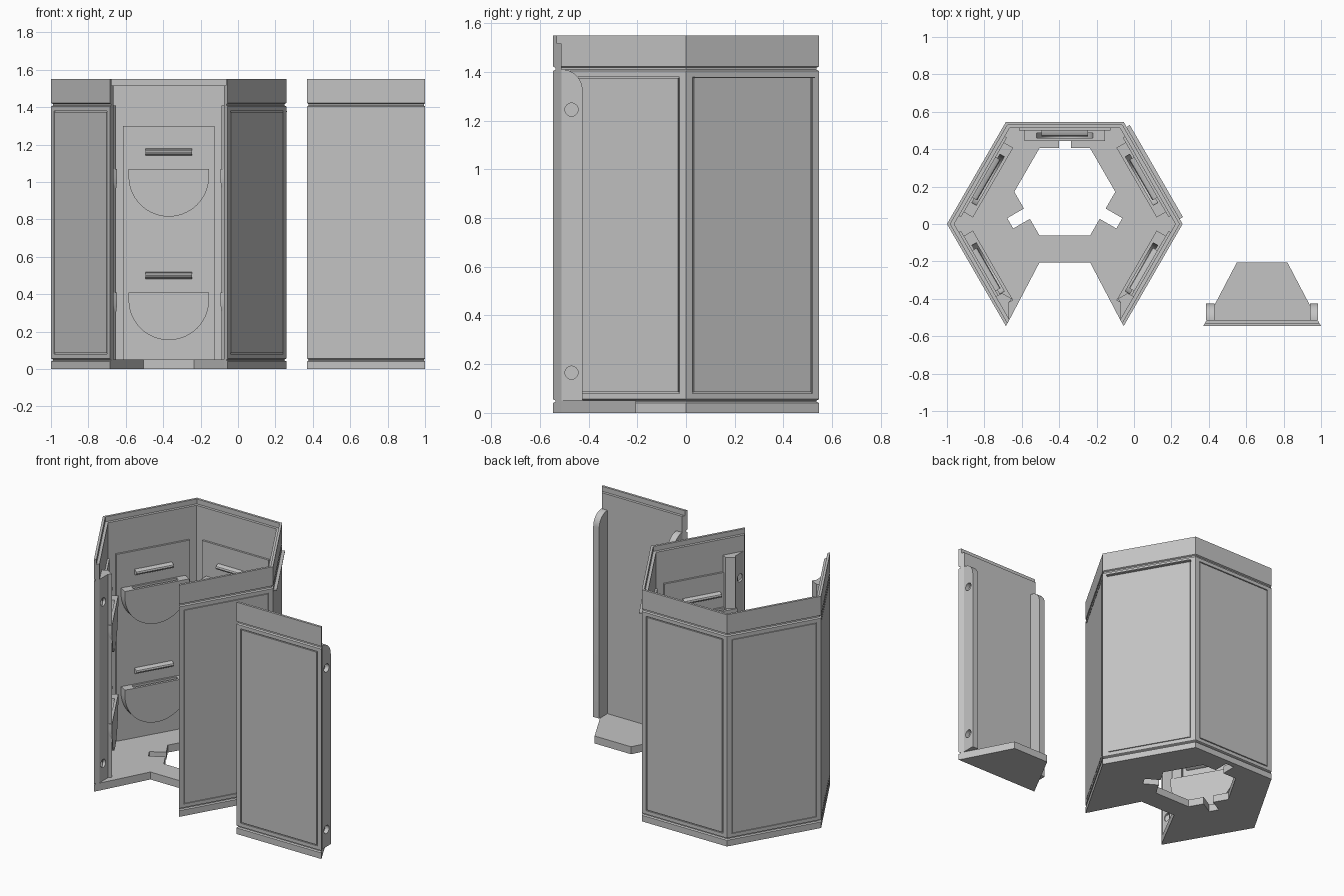
import bpy, bmesh
from math import cos, sin, pi, radians
from mathutils import Matrix, Vector

if "Cube" in bpy.data.objects:
    bpy.data.objects.remove(bpy.data.objects["Cube"])

GREY = (0.55, 0.55, 0.55, 1)
mat = bpy.data.materials.new("light_grey")
mat.use_nodes = True
mat.diffuse_color = GREY
mat.node_tree.nodes["Principled BSDF"].inputs["Base Color"].default_value = GREY

BODY = Matrix.Translation((-0.37, 0, 0))     # hexagonal housing centre
PANEL = Matrix.Translation((0.685, 0, 0))    # detached front cover centre
APO, INNER, HEIGHT, FLOOR, SHOULDER = 0.5456, 0.512, 1.55, 0.05, 1.41


def make(name, bm, place=Matrix()):
    bmesh.ops.recalc_face_normals(bm, faces=bm.faces)
    bm.transform(place)
    me = bpy.data.meshes.new(name)
    bm.to_mesh(me)
    bm.free()
    me.materials.append(mat)
    ob = bpy.data.objects.new(name, me)
    bpy.context.collection.objects.link(ob)
    return ob


def prism(name, pts, lo, hi, axis="z", place=Matrix()):
    """Extrude a 2D outline along an axis."""
    put = {"z": lambda a, b, d: (a, b, d),
           "y": lambda a, b, d: (a, d, b),
           "x": lambda a, b, d: (d, a, b)}[axis]
    bm = bmesh.new()
    rings = [[bm.verts.new(put(a, b, d)) for a, b in pts] for d in (lo, hi)]
    bm.faces.new(rings[0])
    bm.faces.new(rings[1])
    for i in range(len(pts)):
        j = (i + 1) % len(pts)
        bm.faces.new((rings[0][i], rings[0][j], rings[1][j], rings[1][i]))
    return make(name, bm, place)


def rect(x0, x1, y0, y1):
    return [(x0, y0), (x1, y0), (x1, y1), (x0, y1)]


def arc(cx, cy, r, a0, a1, n):
    return [(cx + r * cos(radians(a0 + (a1 - a0) * i / n)),
             cy + r * sin(radians(a0 + (a1 - a0) * i / n))) for i in range(n + 1)]


def cut(ob, cutter):
    mod = ob.modifiers.new("cut", "BOOLEAN")
    mod.operation, mod.solver, mod.object = "DIFFERENCE", "EXACT", cutter
    bpy.context.view_layer.objects.active = ob
    bpy.ops.object.modifier_apply(modifier=mod.name)
    bpy.data.objects.remove(cutter)


def smooth(ob):
    bpy.ops.object.select_all(action="DESELECT")
    ob.select_set(True)
    bpy.context.view_layer.objects.active = ob
    bpy.ops.object.shade_smooth_by_angle(angle=radians(30))


# Wall section: (distance from the axis, height), with two outer grooves and a rim step
G = APO - 0.01
SECTION = [(APO, 0), (APO, 0.041), (G, 0.046), (G, 0.051), (APO, 0.056),
           (APO, 1.404), (G, 1.409), (G, 1.417), (APO, 1.422), (APO, HEIGHT),
           (0.53, HEIGHT), (0.53, 1.517), (INNER, 1.517), (INNER, 0)]


def wall_run(name, first, sides, place):
    """Sweep the wall section round some sides of the hexagon."""
    bm = bmesh.new()
    rings = []
    for k in range(sides + 1):
        a = radians(first + 60 * k)
        rings.append([bm.verts.new((r / cos(pi / 6) * cos(a), r / cos(pi / 6) * sin(a), z))
                      for r, z in SECTION])
    n = len(SECTION)
    for r0, r1 in zip(rings, rings[1:]):
        for i in range(n):
            j = (i + 1) % n
            bm.faces.new((r0[i], r0[j], r1[j], r1[i]))
    bm.faces.new(rings[0])
    bm.faces.new(rings[-1])
    ob = make(name, bm, place)
    # fine rectangular groove line on the outside of each side
    w, half, lo, hi = 0.006, 0.284, 0.08, 1.38
    for k in range(sides):
        turn = place @ Matrix.Rotation(radians(first + 30 + 60 * k - 90), 4, "Z")
        for box in (rect(-half, -half + w, lo, hi), rect(half - w, half, lo, hi),
                    rect(-half, half, lo, lo + w), rect(-half, half, hi - w, hi)):
            cut(ob, prism("groove_cutter", box, APO - 0.007, APO + 0.02, "y", turn))
    return ob


def drill(ob, x0, x1, place):
    """Blind round sockets near the top and bottom of a flange."""
    for z in (0.165, 1.245):
        cut(ob, prism("socket_cutter", arc(-0.47, z, 0.027, 0, 345, 23), x0, x1, "x", place))


# Housing walls and floor
wall_run("housing_walls", -60, 5, BODY)
R = INNER / cos(pi / 6)
mouth = [(-0.296, -INNER), (-0.135, -0.205), (0.135, -0.205), (0.296, -INNER)]
floor = prism("housing_floor", arc(0, 0, R, 0, 180, 3) + mouth, 0, FLOOR, "z", BODY)
hole_at = BODY @ Matrix.Translation((0, 0.172, 0))
cut(floor, prism("hole_cutter", arc(0, 0, 0.27, 0, 300, 5), -0.1, 0.1, "z", hole_at))
for a in (0, 120, 240):
    turn = hole_at @ Matrix.Rotation(radians(a), 4, "Z")
    cut(floor, prism("notch_cutter", rect(-0.032, 0.032, 0.2, 0.337), -0.1, 0.1, "z", turn))

# Flanges beside the housing opening, and their partners on the cover
for side, s in (("right", -1), ("left", 1)):
    outline = [(s * x, y) for x, y in ((0.299, -0.511), (0.299, -0.42), (0.283, -0.4),
                                       (0.335, -0.37), (0.375, -0.39), (0.31, -0.511))]
    post = prism(side + "_housing_flange", outline, FLOOR, SHOULDER, "z", BODY)
    drill(post, s * 0.28, s * 0.322, BODY)

    edge = [(-INNER, FLOOR), (-0.425, FLOOR)] + arc(-0.51, 1.325, 0.085, 0, 90, 10) \
        + [(-INNER, SHOULDER)]
    flange = prism(side + "_cover_flange", edge, s * 0.255, s * 0.299, "x", PANEL)
    drill(flange, s * 0.27, s * 0.32, PANEL)
    smooth(flange)

# Detached cover with its floor tab
wall_run("front_cover", 240, 1, PANEL)
prism("cover_floor_tab", mouth, 0, FLOOR, "z", PANEL)

# Holder set on every housing side: backing plate, two pockets, two ridges
for k, side in enumerate(("back", "back_left", "front_left", "front_right", "back_right")):
    angle = (0, -60, -120, 120, 60)[k]
    turn = BODY @ Matrix.Rotation(radians(angle), 4, "Z")
    prism(side + "_backing_plate", rect(-0.245, 0.245, FLOOR, 1.3), 0.499, INNER, "y", turn)
    for level, top in (("lower", 0.41), ("upper", 1.07)):
        outline = [(0.215, top), (-0.215, top)] + arc(0, top - 0.04, 0.215, 180, 360, 28)
        pocket = prism(f"{side}_{level}_pocket", outline, 0.443, 0.499, "y", turn)
        cut(pocket, prism("slot_cutter", arc(0, top, 0.15, 0, 350, 35), 0.46, 0.487, "y", turn))
        smooth(pocket)
        ridge = prism(f"{side}_{level}_ridge",
                      [(0.499, top + 0.07)] + [(0.499 - 0.03 * sin(t * pi / 6),
                       top + 0.09 - 0.018 * cos(t * pi / 6)) for t in range(7)],
                      -0.125, 0.125, "x", turn)
        smooth(ridge)
